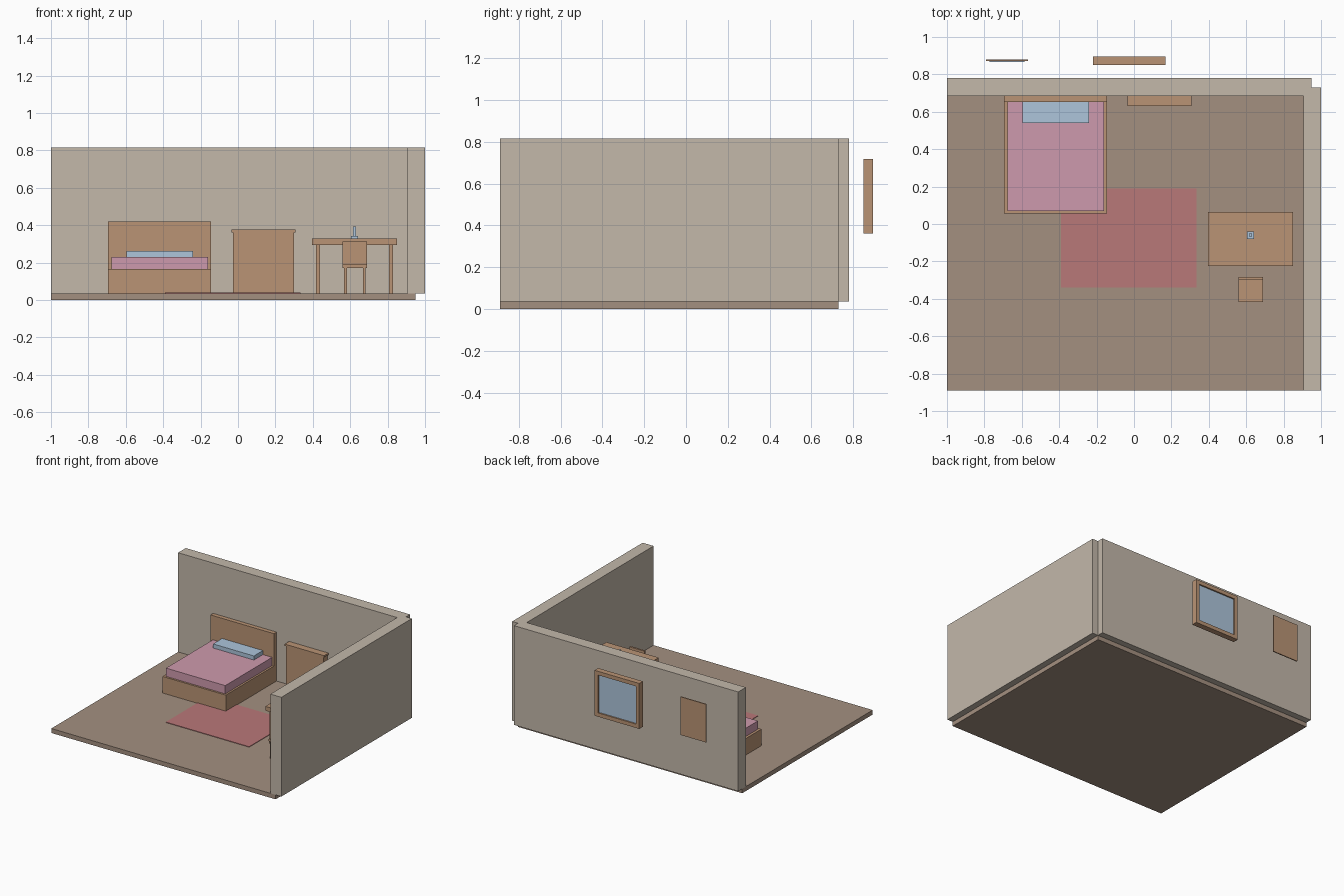
import bpy
import bmesh
from mathutils import Vector

default_cube = bpy.data.objects.get("Cube")
if default_cube:
    bpy.data.objects.remove(default_cube, do_unlink=True)


def srgb_to_linear(value):
    value /= 255
    return value / 12.92 if value <= 0.04045 else ((value + 0.055) / 1.055) ** 2.4


def make_material(name, *rgb):
    colour = [srgb_to_linear(c) for c in rgb] + [1]
    material = bpy.data.materials.new(name)
    material.use_nodes = True
    material.diffuse_color = colour
    shader = next(n for n in material.node_tree.nodes if n.type == 'BSDF_PRINCIPLED')
    shader.inputs["Base Color"].default_value = colour
    return material


plaster = make_material("warm grey plaster", 195, 184, 170)
floor_brown = make_material("floor brown", 164, 144, 128)
wood = make_material("light wood", 186, 148, 117)
pink = make_material("pink bedding", 206, 154, 173)
red = make_material("dusty red rug", 185, 120, 121)
blue = make_material("pale blue", 173, 197, 219)


def boxes(name, material, *extents):
    """One object made of boxes, each given as its (x, y, z) ranges."""
    bm = bmesh.new()
    for ranges in extents:
        low = Vector([r[0] for r in ranges])
        high = Vector([r[1] for r in ranges])
        corners = bmesh.ops.create_cube(bm, size=1)["verts"]
        bmesh.ops.scale(bm, vec=high - low, verts=corners)
        bmesh.ops.translate(bm, vec=(low + high) / 2, verts=corners)
    mesh = bpy.data.meshes.new(name)
    bm.to_mesh(mesh)
    bm.free()
    mesh.materials.append(material)
    obj = bpy.data.objects.new(name, mesh)
    bpy.context.scene.collection.objects.link(obj)
    return obj


def four_legs(name, x_range, y_range, z_range, width):
    """Square legs set at the corners of a rectangle."""
    def ends(r):
        return (r[0], r[0] + width), (r[1] - width, r[1])
    boxes(name, wood, *[(x, y, z_range) for x in ends(x_range) for y in ends(y_range)])


def frame(name, material, x, y, z, border):
    """Four bars around an opening that faces along y."""
    inner_z = (z[0] + border, z[1] - border)
    boxes(name, material,
          (x, y, (z[0], inner_z[0])),
          (x, y, (inner_z[1], z[1])),
          ((x[0], x[0] + border), y, inner_z),
          ((x[1] - border, x[1]), y, inner_z))


ground = 0.035
wall_height = (ground, 0.815)

# Room shell
boxes("floor", floor_brown, ((-1, 0.95), (-0.89, 0.73), (0, ground)))
boxes("back_wall", plaster, ((-1, 0.95), (0.685, 0.78), wall_height))
boxes("side_wall", plaster, ((0.905, 1), (-0.89, 0.73), wall_height))
boxes("rug", red, ((-0.39, 0.335), (-0.34, 0.19), (ground, 0.039)))

# Bed
bed_x = (-0.695, -0.145)
boxes("bed_base", wood, (bed_x, (0.055, 0.652), (ground, 0.165)))
boxes("headboard", wood, (bed_x, (0.652, 0.687), (ground, 0.42)))
boxes("mattress", pink, ((-0.675, -0.16), (0.07, 0.652), (0.165, 0.23)))
boxes("pillow", blue, ((-0.595, -0.24), (0.54, 0.652), (0.23, 0.262)))

# Cabinet against the wall
boxes("cabinet", wood, ((-0.028, 0.3), (0.633, 0.7), (ground, 0.362)))
boxes("cabinet_top", wood, ((-0.035, 0.307), (0.63, 0.7), (0.362, 0.376)))

# Desk
boxes("desk_top", wood, ((0.395, 0.85), (-0.225, 0.065), (0.295, 0.328)))
four_legs("desk_legs", (0.417, 0.828), (-0.203, 0.043), (ground, 0.295), 0.022)

# Chair, with its back towards the desk
chair_x, chair_y = (0.56, 0.69), (-0.418, -0.283)
boxes("chair_seat", wood, (chair_x, chair_y, (0.172, 0.19)))
boxes("chair_back", wood, (chair_x, (-0.298, -0.283), (0.19, 0.312)))
four_legs("chair_legs", (0.567, 0.683), (-0.411, -0.29), (ground, 0.172), 0.016)

# Desk lamp
boxes("lamp_base", blue, ((0.603, 0.641), (-0.079, -0.041), (0.328, 0.343)))
boxes("lamp_stem", blue, ((0.614, 0.63), (-0.068, -0.052), (0.343, 0.392)))

# Window behind the back wall
frame("window_frame", wood, (-0.22, 0.168), (0.85, 0.895), (0.36, 0.717), 0.03)
boxes("window_glass", blue, ((-0.19, 0.138), (0.868, 0.884), (0.39, 0.687)))

# Picture hung behind the back wall
boxes("picture_board", wood, ((-0.79, -0.568), (0.872, 0.88), (0.4, 0.7)))
boxes("picture_panel", blue, ((-0.772, -0.586), (0.865, 0.872), (0.418, 0.682)))
